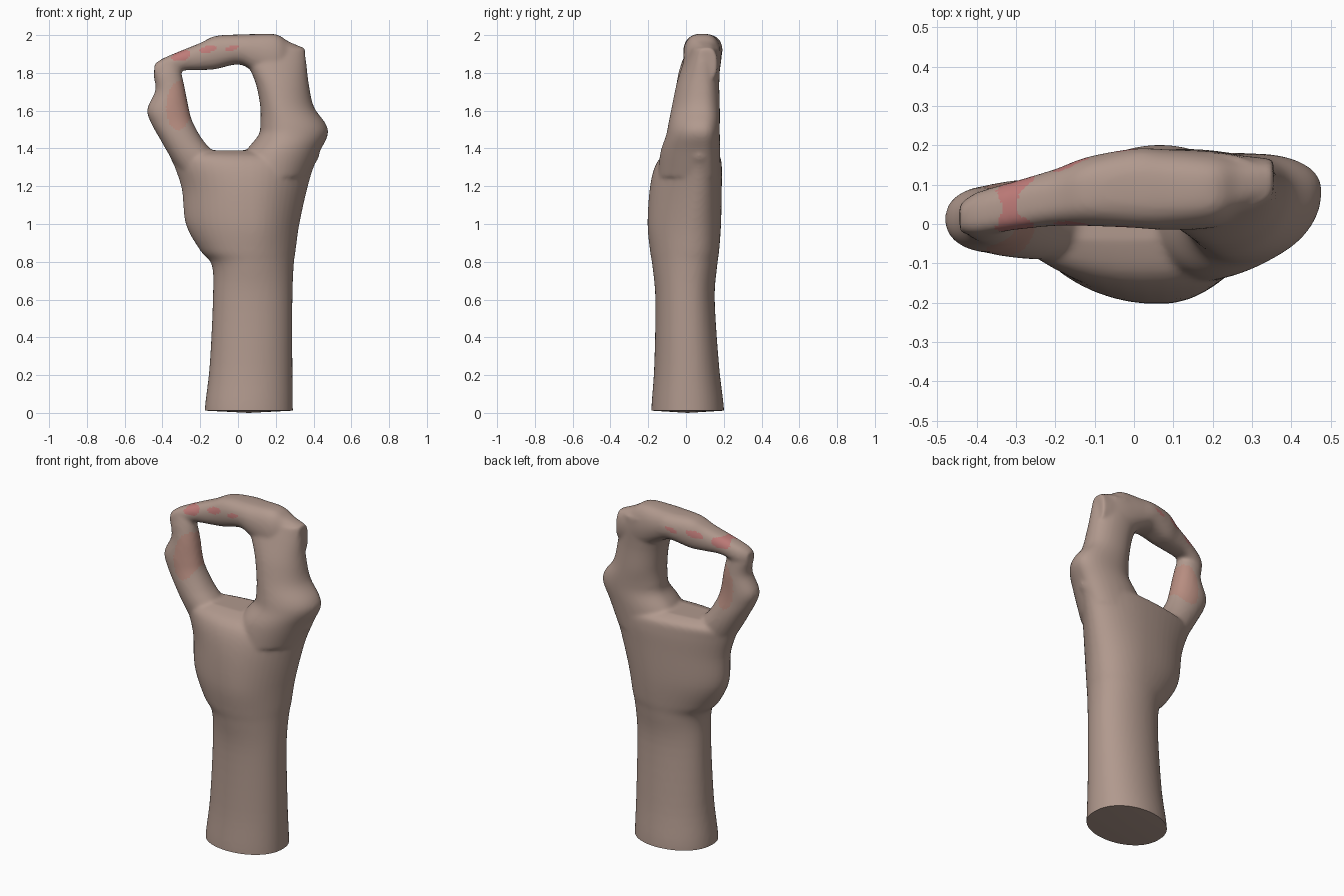
import bpy, bmesh
from math import cos, sin, pi

if "Cube" in bpy.data.objects:
    bpy.data.objects.remove(bpy.data.objects["Cube"])

STEPS, SIDES = 5, 48


def spline(rows):
    """Catmull-Rom interpolation of the profile rows."""
    out = []
    for i in range(len(rows) - 1):
        p0, p1 = rows[max(i - 1, 0)], rows[i]
        p2, p3 = rows[i + 1], rows[min(i + 2, len(rows) - 1)]
        for s in range(STEPS):
            t = s / STEPS
            out.append([0.5 * (2 * b + (c - a) * t + (2 * a - 5 * b + 4 * c - d) * t * t
                               + (3 * b - a - 3 * c + d) * t ** 3)
                        for a, b, c, d in zip(p0, p1, p2, p3)])
    return out + [list(rows[-1])]


def loft(bm, rows, along="z"):
    """Row: position, low, high, ridge, y front, y back, y at low, y at high, front power."""
    rings = []
    for pos, lo, hi, ridge, yf, yb, yl, yh, p in spline(rows):
        ring = []
        for k in range(SIDES):
            c, s = cos(2 * pi * k / SIDES), sin(2 * pi * k / SIDES)
            u = ridge + c * ((hi - ridge) if c > 0 else (ridge - lo))
            base = yl + (yh - yl) * (u - lo) / (hi - lo)
            mid = yl + (yh - yl) * (ridge - lo) / (hi - lo)
            if s < 0:
                y = base + (yf - mid) * abs(s) ** p
            else:
                y = base + (yb - mid) * s ** min(p, 0.9)
            ring.append(bm.verts.new((u, y, pos) if along == "z" else (pos, y, u)))
        rings.append(ring)
    faces = [bm.faces.new(rings[0][::-1]), bm.faces.new(rings[-1])]
    for a, b in zip(rings, rings[1:]):
        for k in range(SIDES):
            n = (k + 1) % SIDES
            faces.append(bm.faces.new((a[k], a[n], b[n], b[k])))
    bmesh.ops.recalc_face_normals(bm, faces=faces)


def tube(bm, rows, along, p):
    """Simple section: position, low, high, y front, y back."""
    full = []
    for pos, lo, hi, yf, yb in rows:
        m = (yf + yb) / 2
        full.append((pos, lo, hi, (lo + hi) / 2, yf, yb, m, m, p))
    loft(bm, full, along)


bm = bmesh.new()

# forearm, wrist and palm
loft(bm, [
    (-0.10, -0.175, 0.29, 0.06, -0.185, 0.20, 0.00, 0.01, 0.9),
    (0.03, -0.175, 0.29, 0.06, -0.183, 0.20, 0.00, 0.01, 0.9),
    (0.25, -0.15, 0.288, 0.07, -0.168, 0.175, 0.00, 0.01, 0.9),
    (0.60, -0.133, 0.288, 0.08, -0.162, 0.152, 0.00, 0.01, 0.9),
    (0.78, -0.138, 0.295, 0.08, -0.178, 0.165, 0.00, 0.02, 1.0),
    (0.86, -0.20, 0.305, 0.08, -0.19, 0.175, 0.00, 0.03, 1.1),
    (1.00, -0.277, 0.325, 0.08, -0.203, 0.185, 0.01, 0.04, 1.3),
    (1.18, -0.297, 0.365, 0.08, -0.192, 0.188, 0.02, 0.06, 1.35),
    (1.30, -0.335, 0.40, 0.08, -0.165, 0.188, 0.02, 0.07, 1.3),
    (1.36, -0.36, 0.43, 0.08, -0.12, 0.175, 0.02, 0.07, 1.2),
    (1.39, -0.33, 0.42, 0.08, -0.04, 0.12, 0.02, 0.07, 1.0)])

# thumb
tube(bm, [
    (1.22, -0.27, -0.05, -0.08, 0.11),
    (1.35, -0.355, -0.11, -0.09, 0.115),
    (1.45, -0.413, -0.19, -0.085, 0.11),
    (1.54, -0.463, -0.24, -0.075, 0.10),
    (1.61, -0.48, -0.26, -0.07, 0.095),
    (1.71, -0.437, -0.28, -0.055, 0.09),
    (1.80, -0.447, -0.30, -0.04, 0.08),
    (1.86, -0.415, -0.32, -0.02, 0.07)], "z", 0.9)

# knuckles and lower finger segments
column = [
    (1.25, 0.0, 0.375, -0.15, 0.18),
    (1.38, 0.04, 0.432, -0.135, 0.18),
    (1.47, 0.108, 0.475, -0.105, 0.178),
    (1.53, 0.118, 0.465, -0.093, 0.178),
    (1.62, 0.118, 0.402, -0.075, 0.178),
    (1.74, 0.095, 0.375, -0.05, 0.175),
    (1.85, 0.05, 0.362, -0.015, 0.18),
    (1.93, 0.02, 0.35, 0.015, 0.18)]
loft(bm, [(z, lo, hi, (lo + hi) / 2 - 0.02, yf, yb, 0.06, 0.085, 0.95)
          for z, lo, hi, yf, yb in column])

# folded fingers reaching over to the thumb
tube(bm, [
    (-0.443, 1.77, 1.845, -0.02, 0.05),
    (-0.40, 1.765, 1.875, -0.03, 0.08),
    (-0.30, 1.81, 1.918, -0.015, 0.11),
    (-0.20, 1.815, 1.958, -0.005, 0.14),
    (-0.12, 1.82, 1.995, -0.005, 0.17),
    (0.00, 1.845, 2.003, -0.01, 0.192),
    (0.08, 1.81, 2.005, -0.015, 0.19),
    (0.20, 1.74, 2.004, -0.01, 0.185),
    (0.27, 1.74, 1.965, 0.02, 0.175),
    (0.355, 1.76, 1.93, 0.06, 0.165)], "x", 0.65)

mesh = bpy.data.meshes.new("hand")
bm.to_mesh(mesh)
bm.free()
hand = bpy.data.objects.new("hand", mesh)
bpy.context.collection.objects.link(hand)

# fuse the parts into one skin
remesh = hand.modifiers.new("fuse", "REMESH")
remesh.mode = "VOXEL"
remesh.voxel_size = 0.01
smooth = hand.modifiers.new("soften", "SMOOTH")
smooth.factor = 0.5
smooth.iterations = 8
graph = bpy.context.evaluated_depsgraph_get()
fused = bpy.data.meshes.new_from_object(hand.evaluated_get(graph))
hand.modifiers.clear()
hand.data = fused

# flat cut at the forearm end
bm = bmesh.new()
bm.from_mesh(fused)
cut = bmesh.ops.bisect_plane(bm, geom=bm.verts[:] + bm.edges[:] + bm.faces[:],
                             plane_co=(0, 0, 0.012), plane_no=(0, 0, 1), clear_inner=True)
rim = [e for e in cut["geom_cut"] if isinstance(e, bmesh.types.BMEdge)]
cap = bmesh.ops.contextual_create(bm, geom=rim)["faces"]
inner = bmesh.ops.poke(bm, faces=cap)["verts"]
for v in inner:
    v.co.z = 0.0

# skin, blush and reddened knuckles
fused.materials.clear()
for name, colour in (("skin", (0.44, 0.32, 0.27, 1)), ("blush", (0.48, 0.27, 0.22, 1)),
                     ("red_marks", (0.52, 0.20, 0.19, 1))):
    mat = bpy.data.materials.new(name)
    mat.diffuse_color = colour
    mat.use_nodes = True
    mat.node_tree.nodes["Principled BSDF"].inputs["Base Color"].default_value = mat.diffuse_color
    fused.materials.append(mat)
spots = [(-0.31, 1.63, 0.07, 0.13, 1), (-0.30, 1.89, 0.05, 0.028, 2),
         (-0.16, 1.925, 0.045, 0.018, 2), (-0.03, 1.932, 0.035, 0.013, 2)]
for f in bm.faces:
    c = f.calc_center_median()
    f.material_index = 0
    f.smooth = True
    for x, z, rx, rz, index in spots:
        if ((c.x - x) / rx) ** 2 + ((c.z - z - 0.2 * (c.x - x)) / rz) ** 2 < 1:
            f.material_index = index
bm.to_mesh(fused)
bm.free()

bpy.context.view_layer.objects.active = hand
hand.select_set(True)
bpy.ops.object.shade_smooth_by_angle(angle=0.8)
